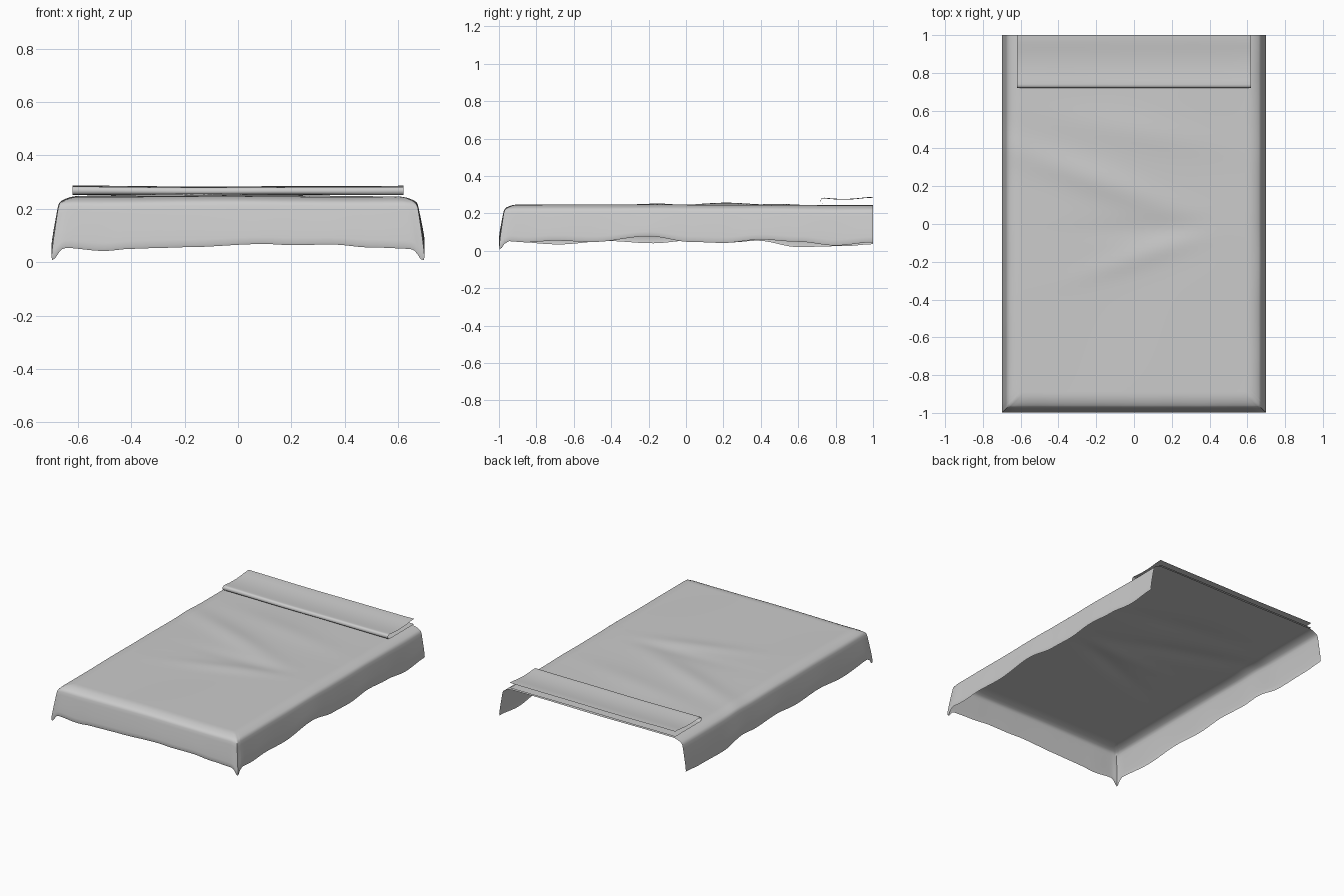
import bpy, bmesh
from math import sin, cos, exp, pi, hypot

if "Cube" in bpy.data.objects:
    bpy.data.objects.remove(bpy.data.objects["Cube"])

NX, NY = 56, 80


def interp(table, t):
    """Cosine-smoothed lookup in a short list of (position, value)."""
    if t <= table[0][0]:
        return table[0][1]
    for (a, va), (b, vb) in zip(table, table[1:]):
        if t <= b:
            k = (1 - cos(pi * (t - a) / (b - a))) / 2
            return va + (vb - va) * k
    return table[-1][1]


def make_object(name, bm, angle=50):
    bmesh.ops.remove_doubles(bm, verts=bm.verts, dist=1e-5)
    bmesh.ops.recalc_face_normals(bm, faces=bm.faces)
    mesh = bpy.data.meshes.new(name)
    bm.to_mesh(mesh)
    bm.free()
    ob = bpy.data.objects.new(name, mesh)
    bpy.context.collection.objects.link(ob)
    bpy.ops.object.select_all(action='DESELECT')
    ob.select_set(True)
    bpy.context.view_layer.objects.active = ob
    bpy.ops.object.shade_smooth_by_angle(angle=angle * pi / 180)
    return ob


def skin(bm, rows):
    """Quads across a grid of points."""
    vs = [[bm.verts.new(p) for p in row] for row in rows]
    for r0, r1 in zip(vs, vs[1:]):
        for i in range(len(r0) - 1):
            bm.faces.new((r0[i], r0[i + 1], r1[i + 1], r1[i]))


# Hem heights along each side, ending in a dipped point at the front corners
HEM_RIGHT = [(-1, .055), (-.85, .045), (-.7, .054), (-.5, .047), (-.2, .077),
             (.03, .047), (.2, .042), (.4, .06), (.6, .048), (.8, .028), (1, .045)]
HEM_LEFT = [(-1, .055), (-.68, .034), (-.42, .052), (-.18, .04), (.03, .055),
            (.25, .045), (.38, .054), (.6, .02), (.85, .025), (1, .035)]
HEM_FRONT = [(-.66, .054), (-.5, .042), (-.4, .05), (-.3, .053), (-.2, .056),
             (.1, .068), (.2, .064), (.35, .066), (.5, .055), (.66, .05)]


def ridge(x, y, x0, y0, x1, y1, h, w):
    dx, dy = x1 - x0, y1 - y0
    n = hypot(dx, dy)
    t = ((x - x0) * dx + (y - y0) * dy) / n / n
    d = ((x - x0) * dy - (y - y0) * dx) / n
    return h * exp(-(d / w) ** 2 - ((t - .5) / .45) ** 2)


def wrinkle(x, y):
    return (ridge(x, y, -.7, .42, .3, .05, .011, .08)
            + ridge(x, y, -.3, -.28, .4, -.05, .007, .06)
            + ridge(x, y, -.5, .58, .5, .4, .006, .09)
            - ridge(x, y, -.3, -.04, .5, -.01, .005, .06)
            + .0015 * sin(7 * x + 2) * sin(5 * y))


# Inset, fraction of the drop from top to hem
PROFILE = [(.10, 0), (.085, .008), (.07, .022), (.055, .05), (.04, .085),
           (.031, .125), (.026, .18), (.022, .28), (.016, .45),
           (.009, .65), (.003, .85), (.001, .95), (.004, 1)]


def ring(inset, k):
    hx, fy = .70 - inset, -1 + inset
    fi = max(0, inset - .03) * (k > 0) * .3
    pts = []

    def add(x, y, hem):
        c = hypot(.7 - abs(x) - inset, y + 1 - inset)
        hem -= .048 * exp(-(c / .025) ** 2)
        top = .246 + wrinkle(x, y) - .004 * max(0, y)
        pts.append((x, y, max(0, top + (hem - top) * k)))

    side = [1 + (fy - 1) * i / NY for i in range(NY + 1)]
    corner_ys = [fy + .012 * s for s in (3, 2, 1)]
    for y in side[:-1] + corner_ys + [fy]:
        add(-hx, y, interp(HEM_LEFT, y))
    front = [-hx + .012 * s for s in (1, 2, 3)]
    front += [-hx + 2 * hx * i / NX for i in range(2, NX - 1)]
    front += [hx - .012 * s for s in (3, 2, 1)]
    for x in front:
        add(x, fy, interp(HEM_FRONT, x))
    for y in [fy] + corner_ys[::-1] + side[-2::-1]:
        add(hx, y, interp(HEM_RIGHT, y))
    return pts


# Blanket: draped skirt on three sides plus the softly creased top
bm = bmesh.new()
rings = [ring(*p) for p in PROFILE]
skin(bm, rings)
inner = rings[0]
ys = [p[1] for p in inner[:NY + 4]]
xs = [p[0] for p in inner[NY + 3:len(inner) - NY - 3]]
skin(bm, [[(x, y, .246 + wrinkle(x, y) - .004 * max(0, y)) for x in xs] for y in ys])
make_object("blanket", bm, 60)

# Turned-back band: lower layer, rounded fold at the front, upper layer lifting at the back
lower = [(1 - .26 * i / 8, .252) for i in range(9)]
fold = [(.735 - .015 * cos(a), .268 + .016 * sin(a))
        for a in [-pi / 2 + pi * i / 8 for i in range(1, 8)]]
upper = [(.74 + .26 * t, .283 - .007 * sin(pi * min(1, t * 1.15)) + .004 * t * t)
         for t in [i / 12 for i in range(13)]]
bm = bmesh.new()
rows = []
for i in range(41):
    x = -.62 + 1.24 * i / 40
    sag = .003 * (1 - (x / .62) ** 2)
    rows.append([(x, y, z - sag * (z > .26) + .0006 * sin(9 * x))
                 for y, z in lower + fold + upper])
skin(bm, rows)
make_object("folded_band", bm, 50)
